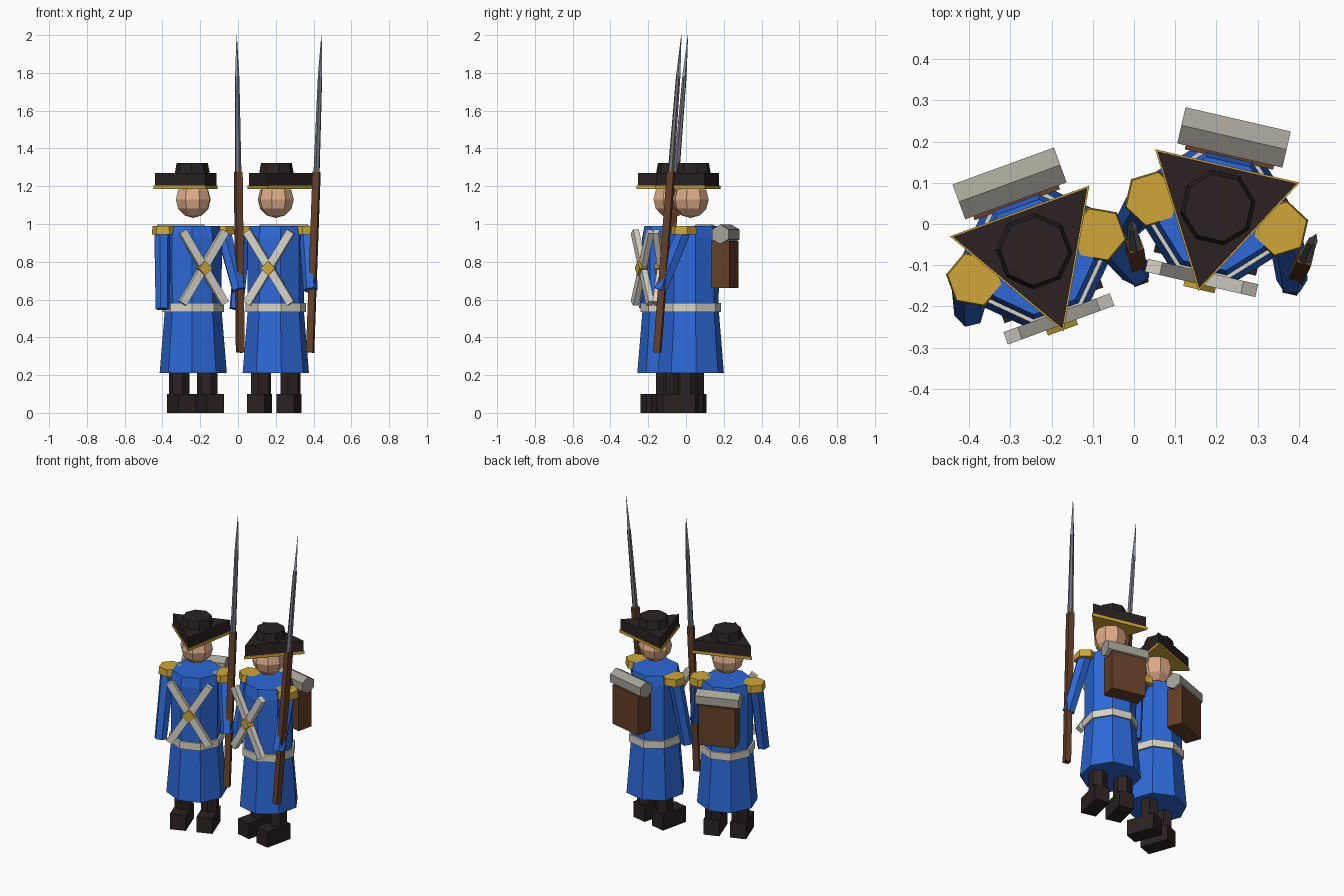
import bpy, bmesh, math
from mathutils import Matrix, Vector

if "Cube" in bpy.data.objects:
    bpy.data.objects.remove(bpy.data.objects["Cube"])


def material(name, rgb):
    m = bpy.data.materials.new(name)
    m.diffuse_color = (*rgb, 1)
    m.use_nodes = True
    m.node_tree.nodes["Principled BSDF"].inputs["Base Color"].default_value = m.diffuse_color
    return m


BLUE = material("coat blue", (0.026, 0.14, 0.68))
GOLD = material("gold trim", (0.62, 0.38, 0.04))
BLACK = material("black brown leather", (0.025, 0.016, 0.016))
WHITE = material("off white strap", (0.68, 0.65, 0.57))
GREY = material("blanket grey", (0.38, 0.36, 0.31))
BROWN = material("brown wood and leather", (0.13, 0.05, 0.02))
SKIN = material("skin", (0.73, 0.41, 0.25))
IRON = material("barrel iron", (0.17, 0.18, 0.20))
STEEL = material("bayonet steel", (0.32, 0.35, 0.38))


def finish(name, bm, mat, world):
    bmesh.ops.recalc_face_normals(bm, faces=bm.faces)
    me = bpy.data.meshes.new(name)
    bm.to_mesh(me)
    bm.free()
    me.transform(world)
    me.materials.append(mat)
    ob = bpy.data.objects.new(name, me)
    bpy.context.collection.objects.link(ob)


def box(name, mat, world, centre, size, tilt=0):
    """Box, optionally tilted in the x-z plane."""
    bm = bmesh.new()
    m = Matrix.Translation(centre) @ Matrix.Rotation(tilt, 4, 'Y') @ Matrix.Diagonal((*size, 1))
    bmesh.ops.create_cube(bm, size=1, matrix=m)
    finish(name, bm, mat, world)


def bar(name, mat, world, p0, p1, r0, r1, sides, turn=0):
    """Tapered prism between two points."""
    p0, p1 = Vector(p0), Vector(p1)
    d = p1 - p0
    rot = Vector((0, 0, 1)).rotation_difference(d).to_matrix().to_4x4()
    m = Matrix.Translation((p0 + p1) / 2) @ rot @ Matrix.Rotation(math.radians(turn), 4, 'Z')
    bm = bmesh.new()
    bmesh.ops.create_cone(bm, cap_ends=True, segments=sides, radius1=r0, radius2=r1,
                          depth=d.length, matrix=m)
    finish(name, bm, mat, world)


def lathe(name, mat, world, profile, sides, turn=0):
    """Closed stack of polygon rings from (radius, height) pairs."""
    bm = bmesh.new()
    rings = []
    for r, z in profile:
        angles = [math.radians(turn) + math.tau * i / sides for i in range(sides)]
        rings.append([bm.verts.new((r * math.cos(a), r * math.sin(a), z)) for a in angles])
    for low, high in zip(rings, rings[1:]):
        for i in range(sides):
            j = (i + 1) % sides
            bm.faces.new((low[i], low[j], high[j], high[i]))
    bm.faces.new(rings[0])
    bm.faces.new(rings[-1])
    finish(name, bm, mat, world)


def soldier(tag, x, y, degrees):
    w = Matrix.Translation((x, y, 0)) @ Matrix.Rotation(math.radians(degrees), 4, 'Z')

    # legs, boots, shoulder pads and crossed straps, mirrored
    for s, side in ((-1, "right"), (1, "left")):
        box(f"{tag} {side} boot", BLACK, w, (s * 0.08, -0.035, 0.05), (0.095, 0.18, 0.10))
        bar(f"{tag} {side} leg", BLACK, w, (s * 0.08, 0, 0.08), (s * 0.08, 0, 0.26), 0.055, 0.055, 6)
        bar(f"{tag} {side} shoulder pad", GOLD, w, (s * 0.16, 0, 0.945), (s * 0.16, 0, 0.99),
            0.07, 0.066, 6)
        box(f"{tag} {side} chest strap", WHITE, w, (0, -0.16, 0.77), (0.043, 0.032, 0.45),
            s * math.radians(32))

    # long coat with waist belt
    lathe(f"{tag} coat", BLUE, w, [(0.178, 0.21), (0.15, 0.55), (0.152, 0.93), (0.14, 0.99)], 8, 22.5)
    lathe(f"{tag} waist belt", WHITE, w, [(0.162, 0.535), (0.162, 0.582)], 8, 22.5)
    box(f"{tag} strap buckle", GOLD, w, (0, -0.168, 0.766), (0.055, 0.042, 0.055), math.pi / 4)

    # arms: one hanging, one reaching to the musket
    bar(f"{tag} hanging arm", BLUE, w, (-0.175, 0, 0.96), (-0.198, -0.07, 0.55), 0.043, 0.038, 6)
    bar(f"{tag} musket arm", BLUE, w, (0.17, 0, 0.96), (0.215, -0.115, 0.65), 0.043, 0.038, 6)

    # backpack and rolled blanket
    box(f"{tag} backpack", BROWN, w, (0, 0.185, 0.785), (0.22, 0.10, 0.25))
    bar(f"{tag} blanket roll", GREY, w, (-0.131, 0.19, 0.945), (0.131, 0.19, 0.945),
        0.052, 0.052, 6, 30)

    # head
    bm = bmesh.new()
    bmesh.ops.create_uvsphere(bm, u_segments=8, v_segments=6, radius=0.098,
                              matrix=Matrix.Translation((0, 0, 1.13)))
    finish(f"{tag} head", bm, SKIN, w)

    # three-cornered hat
    hat = w @ Matrix.Translation((0, 0.015, 0))
    lathe(f"{tag} hat trim", GOLD, hat, [(0.208, 1.185), (0.208, 1.203)], 3, -90)
    lathe(f"{tag} hat brim", BLACK, hat, [(0.20, 1.20), (0.20, 1.27)], 3, -90)
    lathe(f"{tag} hat crown", BLACK, hat, [(0.094, 1.26), (0.083, 1.322)], 8, 22.5)

    # musket: stock, barrel and bayonet along one leaning line
    foot, tip = Vector((0.217, -0.132, 0.32)), Vector((0.247, 0.006, 2.0))
    at = lambda z: foot.lerp(tip, (z - foot.z) / (tip.z - foot.z))
    bar(f"{tag} musket stock", BROWN, w, foot, at(1.275), 0.026, 0.026, 4, 45)
    bar(f"{tag} musket barrel", IRON, w, at(1.27), at(1.78), 0.017, 0.012, 6)
    bar(f"{tag} bayonet", STEEL, w, at(1.78), tip, 0.012, 0.001, 4)


soldier("first soldier", -0.237, -0.08, 20)
soldier("second soldier", 0.20, 0.025, -13)
